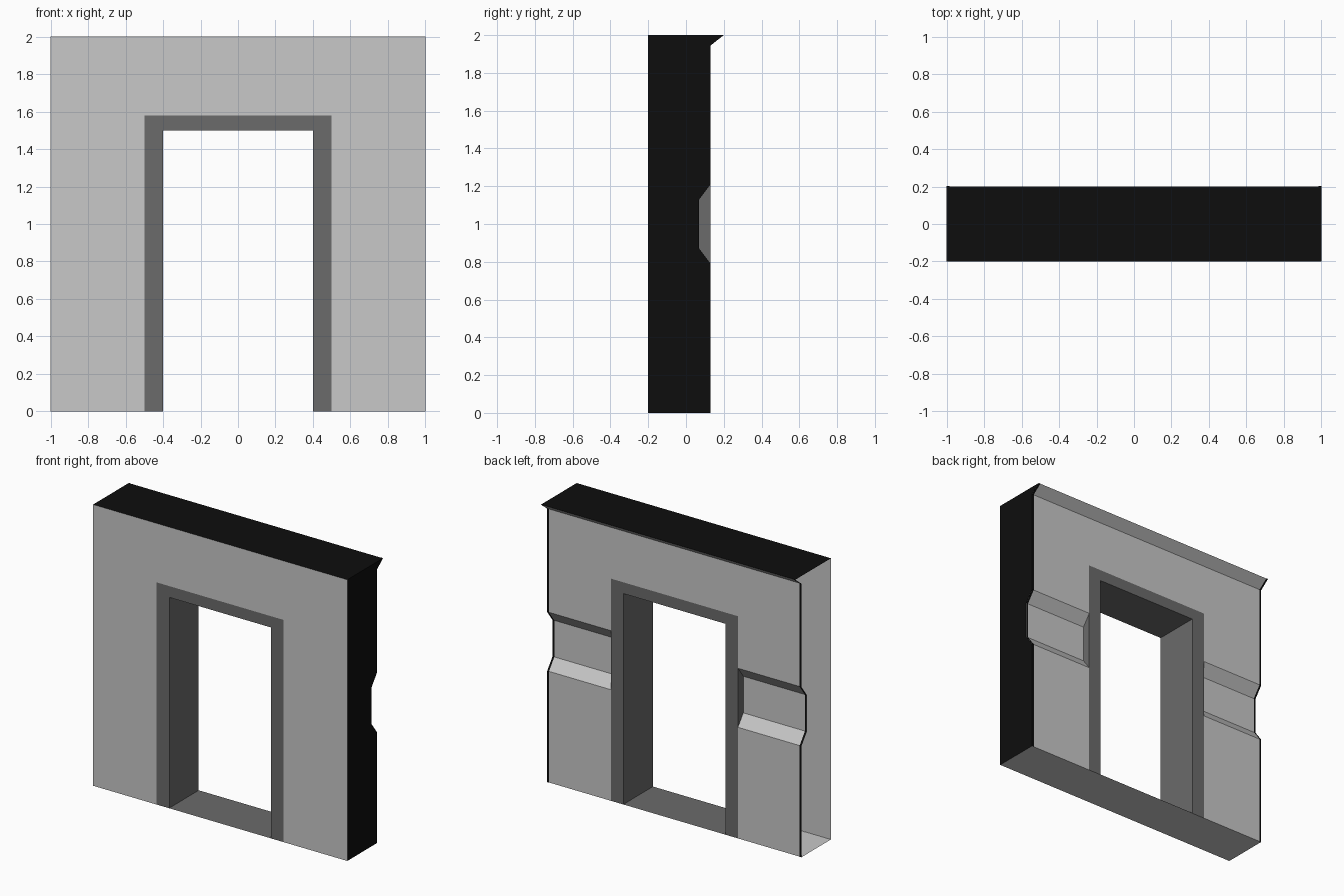
import bpy, bmesh
from mathutils import Vector

if "Cube" in bpy.data.objects:
    bpy.data.objects.remove(bpy.data.objects["Cube"])


def material(name, c):
    m = bpy.data.materials.new(name)
    m.diffuse_color = (c, c, c, 1)
    m.use_nodes = True
    m.node_tree.nodes["Principled BSDF"].inputs["Base Color"].default_value = m.diffuse_color
    return m


LIGHT = material("light_grey", 0.58)
DARK = material("dark_grey", 0.147)
BLACK = material("black", 0.004)

FRONT, BACK = -0.2, 0.13
# back profile (y, z): flat wall, recessed band, flat wall, flared top edge
PROFILE = [(BACK, 0), (BACK, 0.79), (0.07, 0.87), (0.07, 1.13),
           (BACK, 1.21), (BACK, 1.945), (0.2, 2)]


def sheet(name, mat, faces):
    """Build an object from (points, outward direction) pairs."""
    bm = bmesh.new()
    for pts, out in faces:
        f = bm.faces.new([bm.verts.new(p) for p in pts])
        f.normal_update()
        if f.normal.dot(Vector(out)) < 0:
            f.normal_flip()
    bmesh.ops.remove_doubles(bm, verts=bm.verts, dist=0.0001)
    me = bpy.data.meshes.new(name)
    bm.to_mesh(me)
    bm.free()
    me.materials.append(mat)
    ob = bpy.data.objects.new(name, me)
    bpy.context.collection.objects.link(ob)
    return ob


def arch(outer, top, inner, head, y, base=0):
    """Upside-down U outline around an opening."""
    xz = [(-outer, base), (-inner, base), (-inner, head), (inner, head),
          (inner, base), (outer, base), (outer, top), (-outer, top)]
    return [(x, y, z) for x, z in xz]


def swept(profile, x0, x1, shift=0):
    """Profile swept along x, facing the back."""
    return [([(x0, a[0] + shift, a[1]), (x1, a[0] + shift, a[1]),
              (x1, b[0] + shift, b[1]), (x0, b[0] + shift, b[1])], (0, 1, 0))
            for a, b in zip(profile, profile[1:])]


def level(x, y0, y1, z):
    return [(-x, y0, z), (x, y0, z), (x, y1, z), (-x, y1, z)]


# wall front, back and underside
sheet("wall_front", LIGHT, [(arch(1, 2, 0.5, 1.58, FRONT), (0, -1, 0))])
sheet("wall_back", LIGHT,
      swept(PROFILE[:5], -1, -0.5) + swept(PROFILE[:5], 0.5, 1)
      + [(arch(1, 1.945, 0.5, 1.58, BACK, 1.21), (0, 1, 0))]
      + swept(PROFILE[5:], -1, 1))
sheet("wall_underside", LIGHT, [(level(1, FRONT, BACK, 0), (0, 0, -1))])

# black top and right end; the left end is open
sheet("wall_top", BLACK, [(level(1, FRONT, 0.2, 2), (0, 0, 1))])
sheet("wall_end", BLACK, [([(1, FRONT, 0)] + [(1, y, z) for y, z in PROFILE]
                           + [(1, FRONT, 2)], (1, 0, 0))])

# thin black edging down both ends of the back
sheet("end_edging", BLACK,
      swept(PROFILE, -1, -0.986, 0.002) + swept(PROFILE, 0.986, 1, 0.002))

# door frame: front, back, jambs, head and outer sides
frame = [(arch(0.5, 1.58, 0.4, 1.5, FRONT), (0, -1, 0)),
         (arch(0.5, 1.58, 0.4, 1.5, BACK), (0, 1, 0))]
for s in (-1, 1):
    for x, h, d in ((0.4, 1.5, -s), (0.5, 1.58, s)):
        frame.append(([(s * x, FRONT, 0), (s * x, BACK, 0),
                       (s * x, BACK, h), (s * x, FRONT, h)], (d, 0, 0)))
frame.append((level(0.4, FRONT, BACK, 1.5), (0, 0, -1)))
sheet("door_frame", DARK, frame)

# threshold
sheet("threshold", DARK, [(level(0.4, FRONT, BACK, 0.002), (0, 0, 1))])
